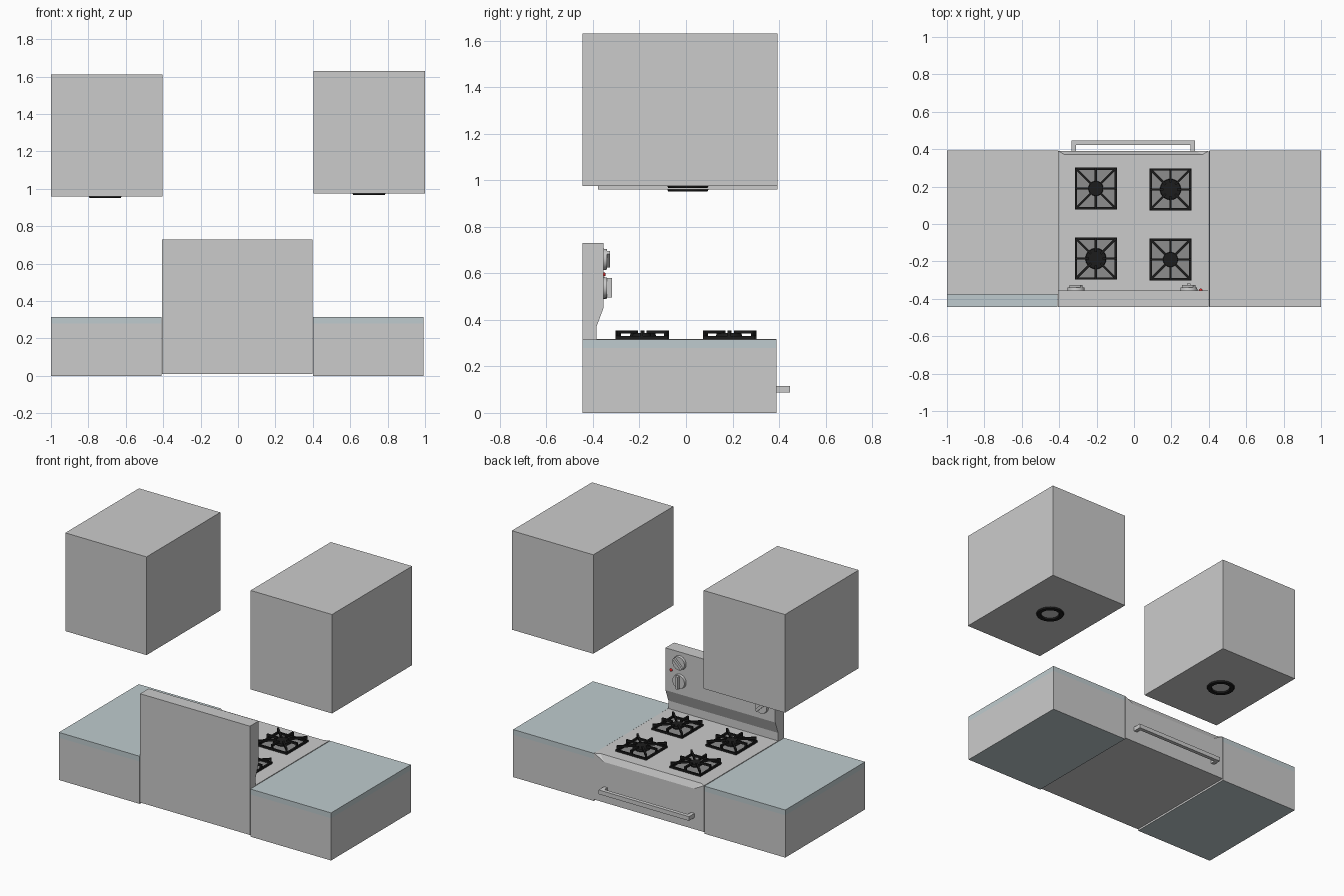
import bpy, bmesh
from math import pi, cos, sin
from mathutils import Matrix, Vector

if "Cube" in bpy.data.objects:
    bpy.data.objects.remove(bpy.data.objects["Cube"])


def material(name, color):
    m = bpy.data.materials.new(name)
    m.diffuse_color = color
    m.use_nodes = True
    m.node_tree.nodes["Principled BSDF"].inputs["Base Color"].default_value = m.diffuse_color
    return m


BLACK = material("black_iron", (0.012, 0.012, 0.012, 1))
BLUE = material("pale_blue_top", (0.52, 0.60, 0.62, 1))
PAN = material("dark_steel", (0.27, 0.27, 0.27, 1))
RED = material("red_lamp", (0.8, 0.02, 0.02, 1))


def finish(bm, name, mat=None, smooth=False):
    bmesh.ops.recalc_face_normals(bm, faces=bm.faces)
    me = bpy.data.meshes.new(name)
    bm.to_mesh(me)
    bm.free()
    ob = bpy.data.objects.new(name, me)
    bpy.context.collection.objects.link(ob)
    if mat:
        me.materials.append(mat)
    if smooth:
        bpy.ops.object.select_all(action='DESELECT')
        ob.select_set(True)
        bpy.context.view_layer.objects.active = ob
        bpy.ops.object.shade_smooth_by_angle()
    return ob


def add_box(bm, lo, hi, mat=Matrix()):
    lo, hi = Vector(lo), Vector(hi)
    m = mat @ Matrix.Translation((lo + hi) / 2) @ Matrix.Diagonal((*(hi - lo), 1))
    bmesh.ops.create_cube(bm, size=1, matrix=m)


def box(name, lo, hi, mat=None):
    bm = bmesh.new()
    add_box(bm, lo, hi)
    return finish(bm, name, mat)


def add_cyl(bm, r1, r2, z0, z1, mat=Matrix(), n=32):
    bmesh.ops.create_cone(bm, cap_ends=True, segments=n, radius1=r1, radius2=r2,
                          depth=z1 - z0, matrix=mat @ Matrix.Translation((0, 0, (z0 + z1) / 2)))


BACK, FRONT, TOP = -0.445, 0.39, 0.315

# counters: grey base with blue underside, blue slab on top
for side, x0, x1 in (("left", -1.0, -0.408), ("right", 0.402, 0.993)):
    base = box(side + "_counter_base", (x0, BACK, 0), (x1, FRONT, 0.28))
    base.data.materials.append(material("grey", (0.8, 0.8, 0.8, 1)))
    base.data.materials.append(BLUE)
    for p in base.data.polygons:
        p.material_index = 1 if p.normal.z < -0.5 else 0
    box(side + "_countertop", (x0, BACK, 0.28), (x1, FRONT, TOP), BLUE)

# wall cabinets with a round lamp ring underneath
for side, x0, x1, y0, z0, z1, lx in (("left", -1.0, -0.405, -0.378, 0.96, 1.61, -0.71),
                                     ("right", 0.404, 1.0, BACK, 0.975, 1.63, 0.70)):
    box(side + "_wall_cabinet", (x0, y0, z0), (x1, FRONT + 0.003, z1))
    bm = bmesh.new()
    n = 40
    rings = [[bm.verts.new((lx + r * cos(2 * pi * i / n), 0.008 + r * sin(2 * pi * i / n), z))
              for i in range(n)]
             for r, z in ((0.088, z0), (0.084, z0 - 0.009), (0.059, z0 - 0.009), (0.055, z0))]
    for k in range(4):
        a, b = rings[k], rings[(k + 1) % 4]
        for i in range(n):
            j = (i + 1) % n
            bm.faces.new((a[i], a[j], b[j], b[i]))
    finish(bm, side + "_lamp_ring", BLACK, True)

# stove body with a scooped front top edge
bm = bmesh.new()
X0, X1 = -0.405, 0.399
T = TOP + 0.002


def pair(x, y, z):
    return bm.verts.new((-0.003 - x, y, z)), bm.verts.new((-0.003 + x, y, z))


W = 0.402
bb, bf = pair(W, BACK, 0.01), pair(W, FRONT, 0.01)
tb, tf = pair(W, BACK, T), pair(W, FRONT, T)
upper, lower = pair(0.37, 0.372, T), pair(0.33, FRONT, 0.278)
for f in ((bb[0], bb[1], bf[1], bf[0]), (bb[0], bb[1], tb[1], tb[0]),
          (bb[0], bf[0], tf[0], tb[0]), (bb[1], bf[1], tf[1], tb[1]),
          (tb[0], tb[1], tf[1], upper[1], upper[0], tf[0]),
          (bf[0], bf[1], tf[1], lower[1], lower[0], tf[0]),
          (upper[0], upper[1], lower[1], lower[0]),
          (tf[0], upper[0], lower[0]), (tf[1], upper[1], lower[1])):
    bm.faces.new(f)
finish(bm, "stove_body")

# control panel: side profile extruded across the stove
bm = bmesh.new()
prof = [(BACK, T), (-0.385, T), (-0.385, 0.37), (-0.355, 0.45), (-0.355, 0.73), (BACK, 0.73)]
face = bm.faces.new([bm.verts.new((X0, y, z)) for y, z in prof])
ext = bmesh.ops.extrude_face_region(bm, geom=[face])
bmesh.ops.translate(bm, vec=(X1 - X0, 0, 0),
                    verts=[v for v in ext["geom"] if isinstance(v, bmesh.types.BMVert)])
finish(bm, "control_panel")

# control knobs: flange, dial and grip bar
for i, (x, z, tip, turn) in enumerate(((0.293, 0.66, 0.029, 0.8), (0.293, 0.538, 0.036, 0),
                                       (-0.31, 0.66, 0.029, 0.8), (-0.31, 0.535, 0.029, -0.8))):
    m = Matrix.Translation((x, -0.355, z)) @ Matrix.Rotation(-pi / 2, 4, 'X') @ Matrix.Rotation(turn, 4, 'Z')
    bm = bmesh.new()
    add_cyl(bm, 0.046, 0.044, 0, 0.016, m)
    add_box(bm, (-0.009, -0.041, 0.01), (0.009, 0.041, tip), m)
    finish(bm, f"knob_{i + 1}", None, True)

# indicator lamp
bm = bmesh.new()
bmesh.ops.create_uvsphere(bm, u_segments=12, v_segments=8, radius=0.009,
                          matrix=Matrix.Translation((0.357, -0.354, 0.595)))
finish(bm, "indicator_lamp", RED, True)

# oven handle
bm = bmesh.new()
add_box(bm, (-0.335, 0.422, 0.087), (0.327, 0.447, 0.115))
for x in (-0.335, 0.302):
    add_box(bm, (x, 0.385, 0.087), (x + 0.025, 0.422, 0.115))
finish(bm, "oven_handle")

# burners: pan, cap, square grate with eight raised fingers
H = 0.112
for i, (x, y, r) in enumerate(((-0.204, 0.19, 0.04), (0.195, 0.185, 0.056),
                               (-0.204, -0.185, 0.056), (0.195, -0.19, 0.04))):
    box(f"burner_pan_{i + 1}", (x - 0.105, y - 0.105, T - 0.005), (x + 0.105, y + 0.105, T + 0.002), PAN)
    m = Matrix.Translation((x, y, T))
    bm = bmesh.new()
    add_cyl(bm, r * 0.7, r * 0.7, 0, 0.014, m)
    add_cyl(bm, r, r * 0.95, 0.014, 0.026, m)
    finish(bm, f"burner_cap_{i + 1}", BLACK, True)
    bm = bmesh.new()
    for k in range(8):
        a = m @ Matrix.Rotation(k * pi / 4, 4, 'Z')
        out = H if k % 2 == 0 else H * 1.36
        if k % 2 == 0:
            add_box(bm, (H - 0.012, -H, 0.001), (H, H, 0.013), a)
        add_box(bm, (out - 0.012, -0.006, 0.005), (out, 0.006, 0.038), a)
        add_box(bm, (0.036, -0.006, 0.025), (out, 0.006, 0.038), a)
    finish(bm, f"burner_grate_{i + 1}", BLACK)
